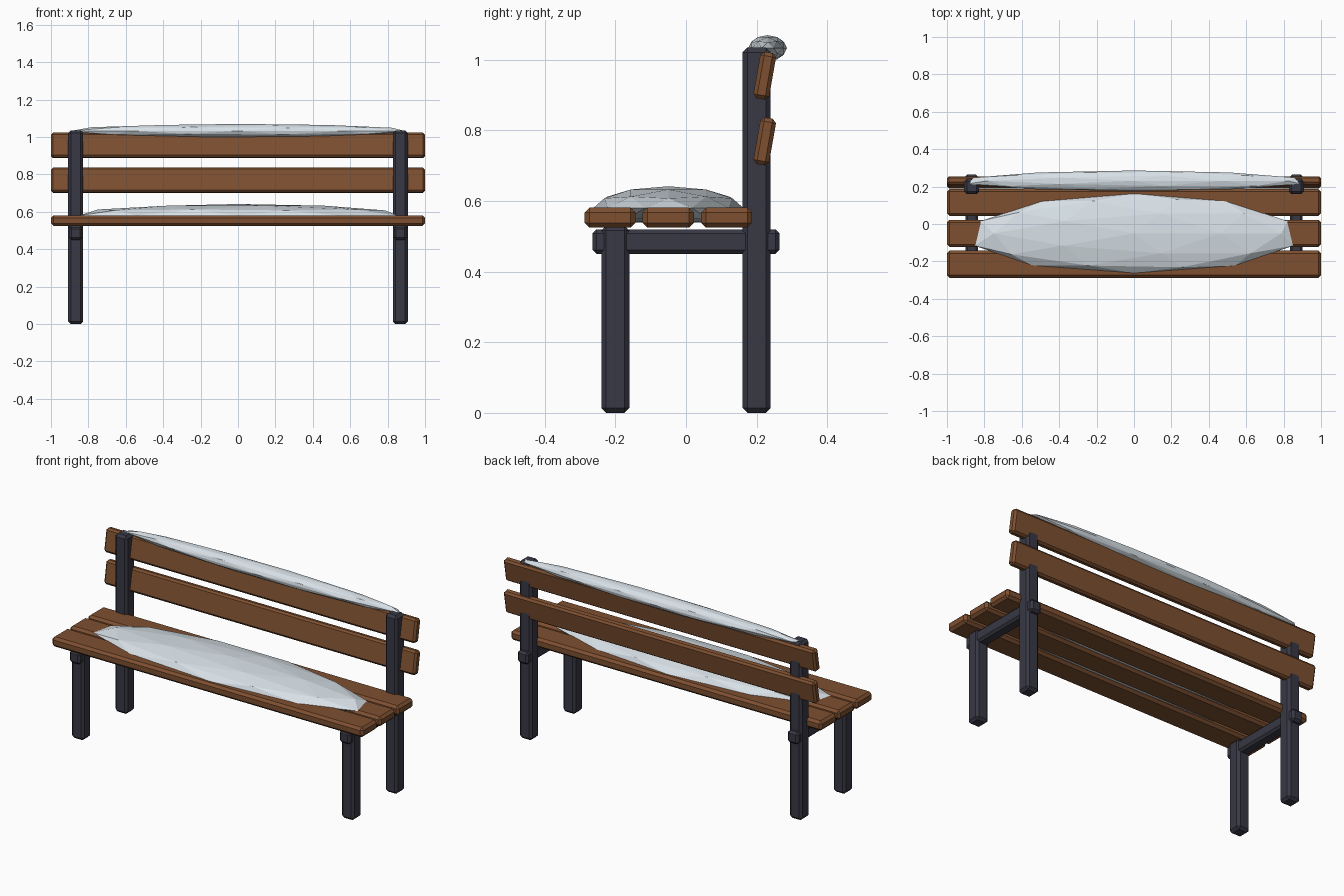
import bpy
import bmesh
from math import radians
from mathutils import Matrix, Vector

if "Cube" in bpy.data.objects:
    bpy.data.objects.remove(bpy.data.objects["Cube"], do_unlink=True)


def make_material(name, color):
    mat = bpy.data.materials.new(name)
    mat.use_nodes = True
    mat.diffuse_color = (*color, 1)
    mat.node_tree.nodes["Principled BSDF"].inputs["Base Color"].default_value = (*color, 1)
    return mat


wood = make_material("brown_wood", (0.21, 0.08, 0.03))
iron = make_material("dark_iron", (0.04, 0.04, 0.06))
snow = make_material("snow", (0.70, 0.77, 0.82))


def finish(bm, name, mat, location):
    mesh = bpy.data.meshes.new(name)
    bm.to_mesh(mesh)
    bm.free()
    mesh.materials.append(mat)
    obj = bpy.data.objects.new(name, mesh)
    obj.location = location
    bpy.context.collection.objects.link(obj)
    return obj


def beam(name, mat, location, size, bevel, tilt=0):
    """Box with single-step chamfered edges."""
    bm = bmesh.new()
    bmesh.ops.create_cube(bm, size=1, matrix=Matrix.Diagonal((*size, 1)))
    bmesh.ops.bevel(bm, geom=bm.edges[:], offset=bevel, segments=1,
                    affect='EDGES', clamp_overlap=True)
    obj = finish(bm, name, mat, location)
    obj.rotation_euler.x = radians(tilt)
    return obj


def snow_heap(name, location, radii, floor=-1.0):
    """Faceted long mound with a flattened underside."""
    bm = bmesh.new()
    bmesh.ops.create_icosphere(bm, subdivisions=2, radius=1)
    for v in bm.verts:
        v.co.z = max(v.co.z, floor)
        v.co.x *= 1 - 0.06 * v.co.y
        v.co = Vector(a * b for a, b in zip(v.co, radii))
    return finish(bm, name, snow, location)


# Seat slats
for label, y in (("front", -0.215), ("middle", -0.05), ("rear", 0.115)):
    beam(f"seat_slat_{label}", wood, (0, y, 0.553), (2, 0.145, 0.057), 0.014)

# Leaning backrest slats
for label, z in (("lower", 0.769), ("upper", 0.955)):
    beam(f"back_slat_{label}", wood, (0, 0.223, z), (2, 0.045, 0.134), 0.011, -10)

# Legs and side rails
for label, x in (("left", 0.868), ("right", -0.868)):
    beam(f"front_leg_{label}", iron, (x, -0.2, 0.265), (0.08, 0.08, 0.53), 0.014)
    beam(f"back_post_{label}", iron, (x, 0.2, 0.5175), (0.08, 0.08, 1.035), 0.014)
    beam(f"side_rail_{label}", iron, (x, 0, 0.485), (0.068, 0.53, 0.07), 0.012)

# Snow on the seat and on the backrest
snow_heap("seat_snow", (0, -0.05, 0.58), (0.88, 0.213, 0.062), -0.65)
snow_heap("backrest_snow", (0, 0.231, 1.033), (0.92, 0.055, 0.037))
